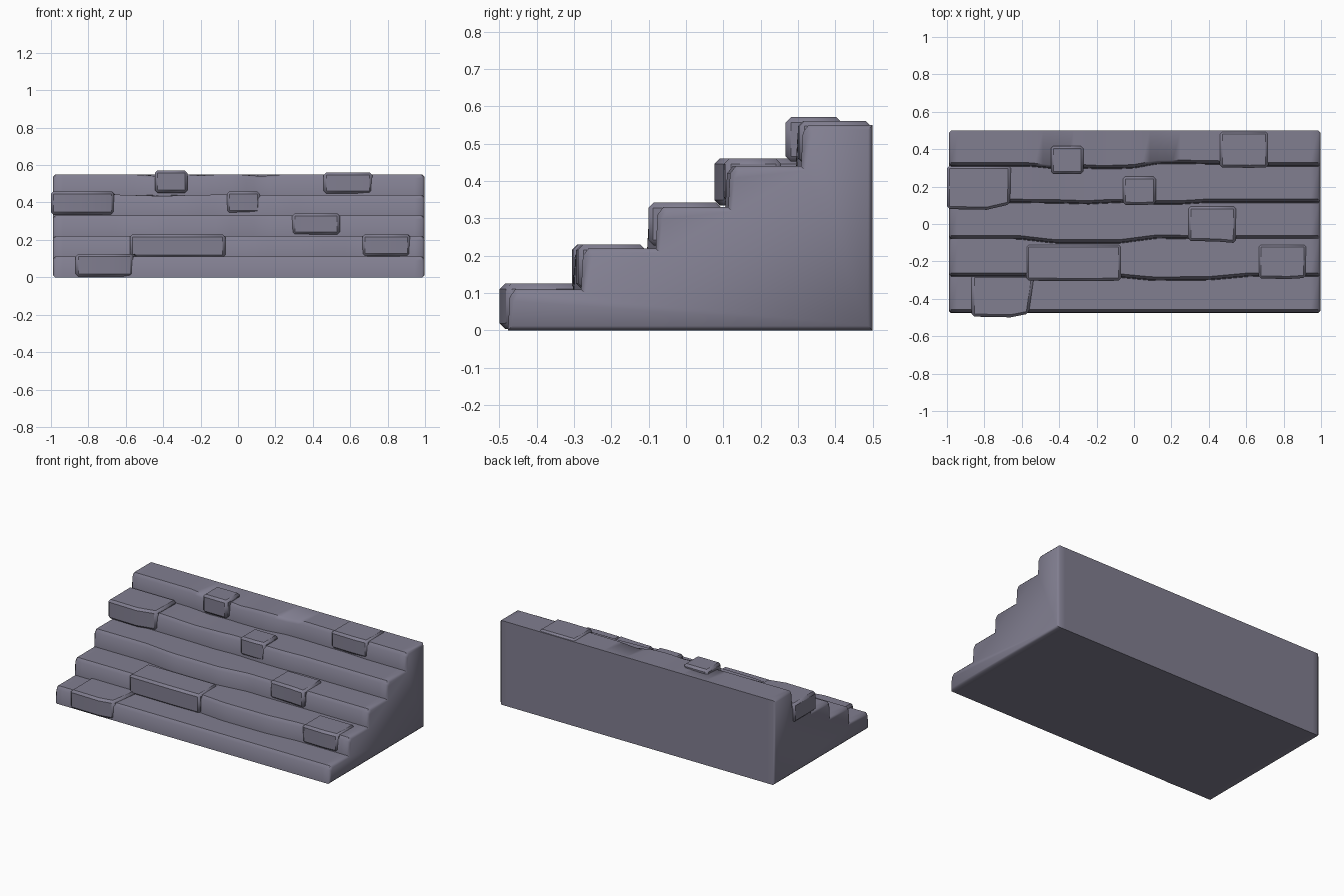
import bpy, bmesh

if "Cube" in bpy.data.objects:
    bpy.data.objects.remove(bpy.data.objects["Cube"])

RISERS = [-0.477, -0.281, -0.081, 0.113, 0.308]
RISE, BACK = 0.11, 0.5
LEFT, RIGHT = -0.99, 0.997
# worn wobble of each step's front edge: (x, offset in y, offset in z)
WEAR = [
    [(-1, 0, 0), (1, 0, 0)],
    [(-1, 0, 0), (-.6, 0, 0), (-.08, -.005, 0), (.1, -.022, 0), (.4, -.020, 0), (.62, 0, 0), (1, 0, 0)],
    [(-1, 0, 0), (-.62, 0, 0), (-.42, -.023, 0), (-.08, -.023, 0), (.12, .003, 0), (.3, 0, 0), (1, 0, 0)],
    [(-1, 0, 0), (-.65, 0, .002), (-.4, -.003, -.006), (-.25, -.008, 0), (-.1, 0, .002), (.1, -.008, 0),
     (.25, -.008, 0), (.38, 0, 0), (1, 0, 0)],
    [(-1, 0, 0), (-.56, 0, 0), (-.42, -.014, -.01), (-.28, -.01, 0), (-.2, -.014, -.006), (-.1, -.014, 0),
     (0, -.01, 0), (.12, .012, -.01), (.24, .014, 0), (.46, .01, 0), (.54, .01, -.006), (.7, 0, 0), (1, 0, 0)],
]

# dark slate colour shared by every part
slate = bpy.data.materials.new("slate")
slate.diffuse_color = (.22, .21, .28, 1)
slate.use_nodes = True
slate.node_tree.nodes["Principled BSDF"].inputs["Base Color"].default_value = slate.diffuse_color


def wear(step, x):
    pts = WEAR[step]
    for a, b in zip(pts, pts[1:]):
        if x <= b[0]:
            t = (x - a[0]) / (b[0] - a[0])
            return [a[i] + (b[i] - a[i]) * t for i in (1, 2)]
    return pts[-1][1:]


def section(x, d):
    """Stair outline at x, shrunk inward by d, with chamfered noses."""
    pts = []
    for i, y in enumerate(RISERS):
        dy, dz = wear(i, x)
        y0 = y + dy + d
        z0 = d if i == 0 else RISE * i - d + wear(i - 1, x)[1] * .3
        z1 = RISE * (i + 1) - d + dz
        pts += [(y0, z0), (y0 + .005, z1 - .02), (y0 + .02, z1)]
    pts += [(BACK - d, RISE * 5 - d), (BACK - d, d)]
    return [(x, y, z) for y, z in pts]


def finish(bm, name):
    bmesh.ops.recalc_face_normals(bm, faces=bm.faces[:])
    mesh = bpy.data.meshes.new(name)
    bm.to_mesh(mesh)
    bm.free()
    mesh.materials.append(slate)
    ob = bpy.data.objects.new(name, mesh)
    bpy.context.collection.objects.link(ob)
    return ob


def smooth(ob):
    bpy.ops.object.select_all(action='DESELECT')
    ob.select_set(True)
    bpy.context.view_layer.objects.active = ob
    bpy.ops.object.shade_smooth_by_angle(angle=0.9)


# stair body: outline lofted along x, bevelled at both ends
bm = bmesh.new()
a0, a1 = LEFT + .012, RIGHT - .012
stations = [(LEFT, .012)] + [(a0 + (a1 - a0) * i / 48, 0) for i in range(49)] + [(RIGHT, .012)]
rings = [[bm.verts.new(p) for p in section(x, d)] for x, d in stations]
for a, b in zip(rings, rings[1:]):
    n = len(a)
    for i in range(n):
        j = (i + 1) % n
        bm.faces.new((a[i], a[j], b[j], b[i]))
bm.faces.new(rings[0])
bm.faces.new(rings[-1])
smooth(finish(bm, "stair_body"))


def stone(name, x0, x1, y0, y1, z0, z1, slant=0, skew=0, bump=0):
    """Protruding block; slant pulls back the front right, skew widens the back right."""
    bm = bmesh.new()
    xm = x0 + (x1 - x0) * .62
    plan = [(x0, y0), (xm, y0 - bump), (x1 - skew, y0 + slant), (x1, y1), (xm, y1), (x0, y1)]
    low = [bm.verts.new((x, y, z0)) for x, y in plan]
    top = [bm.verts.new((x, y, z1)) for x, y in plan]
    for ring in (low, top):
        bm.faces.new((ring[0], ring[1], ring[4], ring[5]))
        bm.faces.new((ring[1], ring[2], ring[3], ring[4]))
    for i in range(6):
        j = (i + 1) % 6
        bm.faces.new((low[i], low[j], top[j], top[i]))
    ob = finish(bm, name)
    bev = ob.modifiers.new("worn_edges", 'BEVEL')
    bev.width, bev.segments = .014, 1
    bev.limit_method, bev.angle_limit = 'ANGLE', .8
    smooth(ob)


# loose-looking blocks set into the steps
stone("stone_1", -.868, -.533, -.495, -.272, .004, .125, .015, .03, .004)
stone("stone_2", -.577, -.068, -.303, -.108, .105, .23, .0, 0, .002)
stone("stone_3", .665, .924, -.291, -.108, .112, .23, .003, .005, .003)
stone("stone_4", .29, .547, -.09, .095, .228, .342, -.012, .003, .004)
stone("stone_5", -.06, .117, .103, .255, .342, .46, .003, 0, .002)
stone("stone_6", -1, -.658, .080, .312, .335, .46, .025, .005, .004)
stone("stone_7", -.445, -.27, .267, .417, .452, .571)
stone("stone_8", .458, .718, .303, .495, .447, .561, 0, 0, .003)
